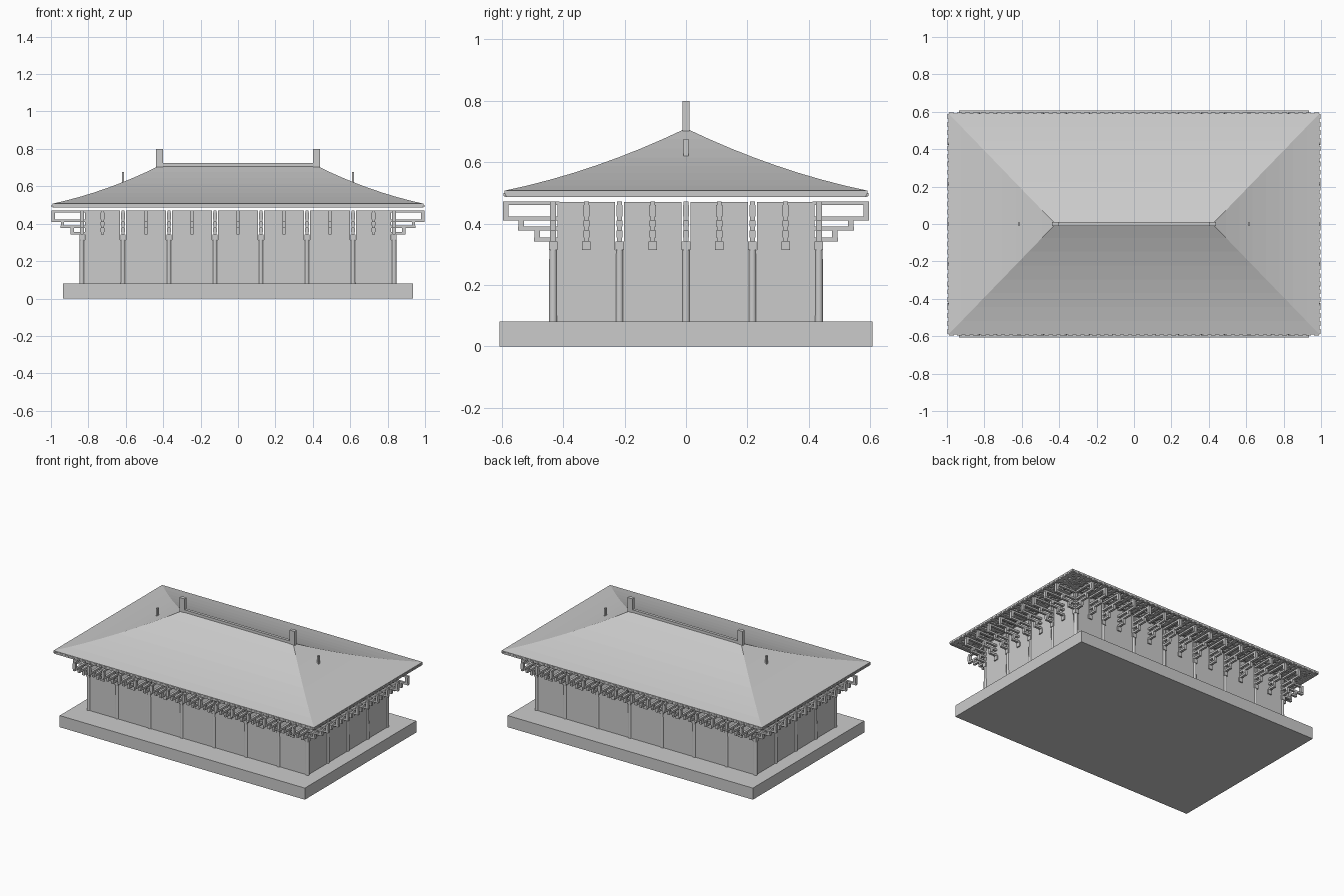
import bpy, bmesh, math
from mathutils import Matrix, Vector

if "Cube" in bpy.data.objects:
    bpy.data.objects.remove(bpy.data.objects["Cube"])

XS = [-.834, -.615, -.369, -.123, .123, .369, .615, .834]
YS = [-.433, -.2165, 0, .2165, .433]
WX, WY = XS[-1], YS[-1]


def finish(bm, name):
    me = bpy.data.meshes.new(name)
    bm.to_mesh(me)
    bm.free()
    ob = bpy.data.objects.new(name, me)
    bpy.context.collection.objects.link(ob)
    return ob


def box(bm, x0, x1, y0, y1, z0, z1):
    size = Matrix.Diagonal((abs(x1 - x0), abs(y1 - y0), z1 - z0, 1))
    mid = Matrix.Translation(((x0 + x1) / 2, (y0 + y1) / 2, (z0 + z1) / 2))
    bmesh.ops.create_cube(bm, size=1, matrix=mid @ size)


def boxes(name, items):
    bm = bmesh.new()
    for b in items:
        box(bm, *b)
    return finish(bm, name)


def side_box(side, s, u0, u1, d0, d1, z0, z1):
    """Box on one facade: u runs along the wall, d is the distance outward from it."""
    if side == 'x':
        return (s * (WX + d0), s * (WX + d1), u0, u1, z0, z1)
    return (u0, u1, s * (WY + d0), s * (WY + d1), z0, z1)


SIDES = [(a, s) for a in 'xy' for s in (-1, 1)]
grid = {'x': YS, 'y': XS}

# Stone platform
boxes("platform", [(-.935, .935, -.607, .607, 0, .08)])

# Columns around the perimeter
bm = bmesh.new()
spots = {(x, s * WY) for x in XS for s in (-1, 1)} | {(s * WX, y) for y in YS for s in (-1, 1)}
for x, y in sorted(spots):
    bmesh.ops.create_cone(bm, cap_ends=True, segments=16, radius1=.0135, radius2=.0125,
                          depth=.235, matrix=Matrix.Translation((x, y, .1975)))
for f in bm.faces:
    f.smooth = len(f.verts) == 4
finish(bm, "columns")

# Lower walls, and upper panels with gaps above the columns
lower, upper = [], []
for a, s in SIDES:
    g = grid[a]
    lower.append(side_box(a, s, g[0], g[-1], -.006, .006, .08, .313))
    for u, v in zip(g, g[1:]):
        upper.append(side_box(a, s, u + .015, v - .015, -.006, .006, .313, .47))
boxes("lower_walls", lower)
boxes("upper_wall_panels", upper)

# Stepped bracket sets at each column and mid-bay
TIERS = [(.062, .342, .355), (.114, .378, .391), (.164, .41, .423), (.164, .46, .472)]
BLOCKS = [(.052, .355, .378), (.104, .391, .41), (.154, .423, .46)]
caps, arms, blocks = [], [], []
for a, s in SIDES:
    g = grid[a]
    for u in g + [(p + q) / 2 for p, q in zip(g, g[1:])]:
        caps.append(side_box(a, s, u - .014, u + .014, -.014, .014, .313, .342))
        for reach, z0, z1 in TIERS:
            arms.append(side_box(a, s, u - .008, u + .008, -.02, reach, z0, z1))
        blocks.append(side_box(a, s, u - .007, u + .007, -.008, .008, .342, .472))
        for d, z0, z1 in BLOCKS:
            blocks.append(side_box(a, s, u - .01, u + .01, d - .009, d + .009, z0, z1))
boxes("bracket_caps", caps)
boxes("bracket_arms", arms)
boxes("bracket_blocks", blocks)

# Purlin rings under the eaves
rings = []
for d in (0, .055, .105, .152):
    for a, s in SIDES:
        h = (WY if a == 'x' else WX) + d
        rings.append(side_box(a, s, -h, h, d - .006, d + .006, .486, .498))
boxes("eave_purlins", rings)

# Rafters
rafters = []
for a, s in SIDES:
    half = .575 if a == 'x' else .975
    n = round(2 * half / .042)
    for i in range(n + 1):
        u = -half + 2 * half * i / n
        rafters.append(side_box(a, s, u - .013, u + .013, -.01, .162, .49, .5))
boxes("rafters", rafters)

# Concave hipped roof: rectangular rings shrinking to the ridge
EX, EY, RX, N = .993, .592, .42, 8
bm = bmesh.new()
prev = None
levels = [(0, .497)]
for i in range(N + 1):
    t = i / N
    levels.append((t, .507 + .203 * (.6 * t + .4 * t * t)))
for t, z in levels:
    hx, hy = EX + (RX - EX) * t, EY * (1 - t)
    ring = [bm.verts.new((x * hx, y * hy, z)) for x, y in ((-1, -1), (1, -1), (1, 1), (-1, 1))]
    if prev:
        for k in range(4):
            j = (k + 1) % 4
            bm.faces.new((prev[k], prev[j], ring[j], ring[k]))
    prev = ring
bmesh.ops.remove_doubles(bm, verts=bm.verts, dist=1e-5)
finish(bm, "roof")

# Ridge, end ornaments and small posts on the end slopes
boxes("ridge", [(-RX, RX, -.01, .01, .7, .724)])
boxes("ridge_ornaments", [(s * .401, s * .439, -.012, .012, .695, .8) for s in (-1, 1)])
boxes("end_slope_posts", [(s * .609, s * .621, -.0075, .0075, .61, .676) for s in (-1, 1)])
